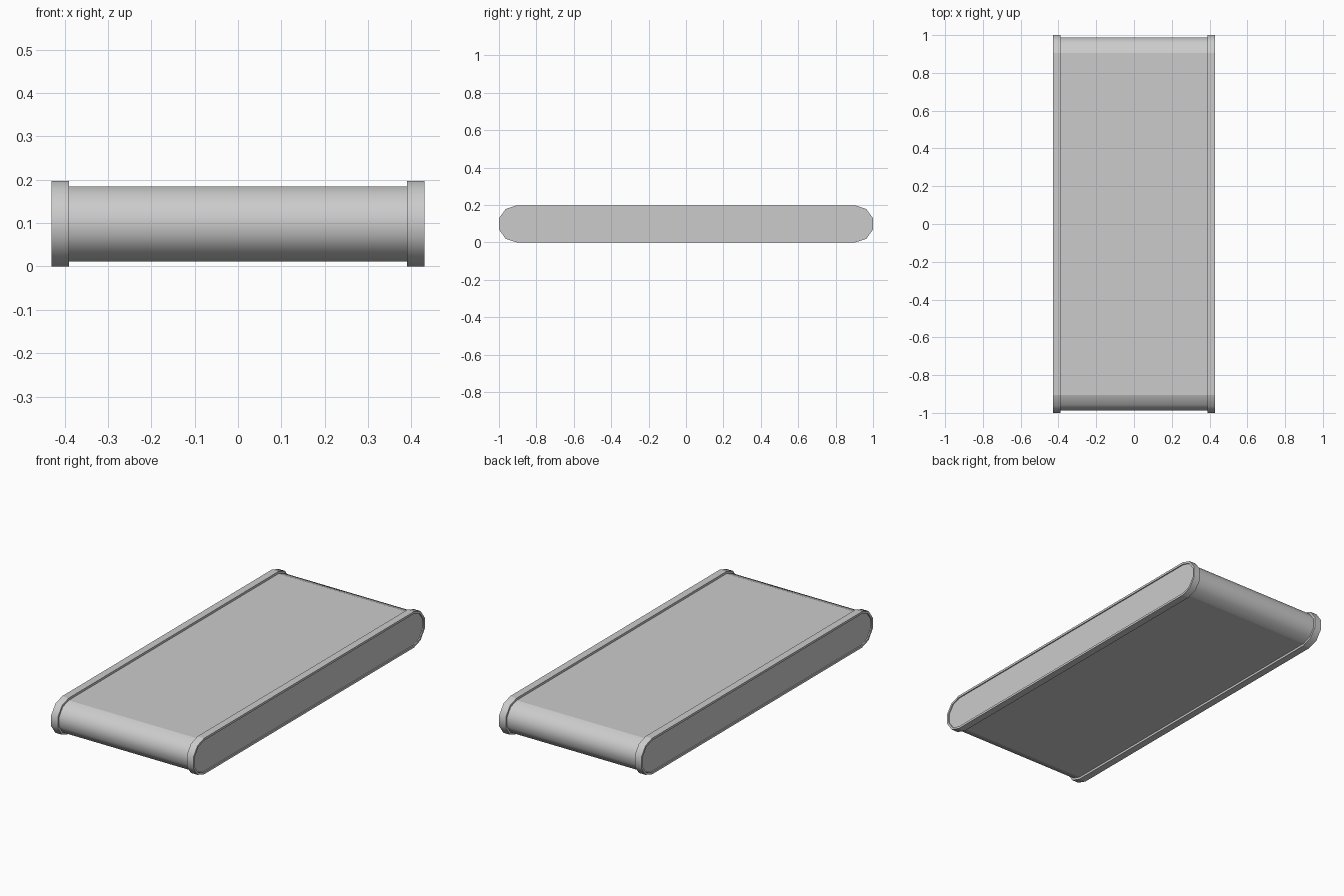
import bpy, bmesh, math

if "Cube" in bpy.data.objects:
    bpy.data.objects.remove(bpy.data.objects["Cube"])

HALF_W, RIM_X = 0.43, 0.39      # outer side, inner edge of the rim
R, R_BELT = 0.0985, 0.0865      # end radius of rim and belt
CY, SEG = 0.906, 5              # roller centre, facets per half round


def stadium(r):
    """Long rounded outline in the YZ plane, as (y, z) points."""
    pts = []
    for side, start in ((1, -90), (-1, 90)):
        for i in range(SEG + 1):
            a = math.radians(start + 180 * i / SEG)
            pts.append((side * CY + r * math.cos(a), R + r * math.sin(a)))
    return pts


def loft(name, sections, cap_end=False):
    """Bridge stadium outlines given as (x, radius)."""
    bm = bmesh.new()
    loops = [[bm.verts.new((x, y, z)) for y, z in stadium(r)] for x, r in sections]
    n = len(loops[0])
    for a, b in zip(loops, loops[1:]):
        for i in range(n):
            j = (i + 1) % n
            f = bm.faces.new((a[i], a[j], b[j], b[i]))
            # round ends are smooth, long straights and side faces stay flat
            f.smooth = i % (SEG + 1) != SEG and abs(a[0].co.x - b[0].co.x) > 1e-6
    if cap_end:
        bm.faces.new(loops[-1])
    bmesh.ops.recalc_face_normals(bm, faces=bm.faces)
    for e in bm.edges:
        if len(e.link_faces) == 2 and not all(f.smooth for f in e.link_faces):
            e.smooth = False
    mesh = bpy.data.meshes.new(name)
    bm.to_mesh(mesh)
    bm.free()
    ob = bpy.data.objects.new(name, mesh)
    bpy.context.collection.objects.link(ob)
    return ob


# belt surface running between the side rims
loft("belt", [(-RIM_X, R_BELT), (RIM_X, R_BELT)])

# raised side rims with slightly recessed side panels
for name, s in (("right_rim", 1), ("left_rim", -1)):
    loft(name, [(s * RIM_X, R_BELT), (s * RIM_X, R), (s * HALF_W, R),
                (s * HALF_W, R_BELT), (s * (HALF_W - 0.006), R_BELT)], True)
# make sure every surface faces outwards
for ob in bpy.context.collection.objects:
    bm = bmesh.new()
    bm.from_mesh(ob.data)
    bm.faces.ensure_lookup_table()
    top = max(bm.faces, key=lambda f: f.calc_center_median().z)
    if top.normal.z < 0:
        bmesh.ops.reverse_faces(bm, faces=bm.faces)
    bm.to_mesh(ob.data)
    bm.free()
